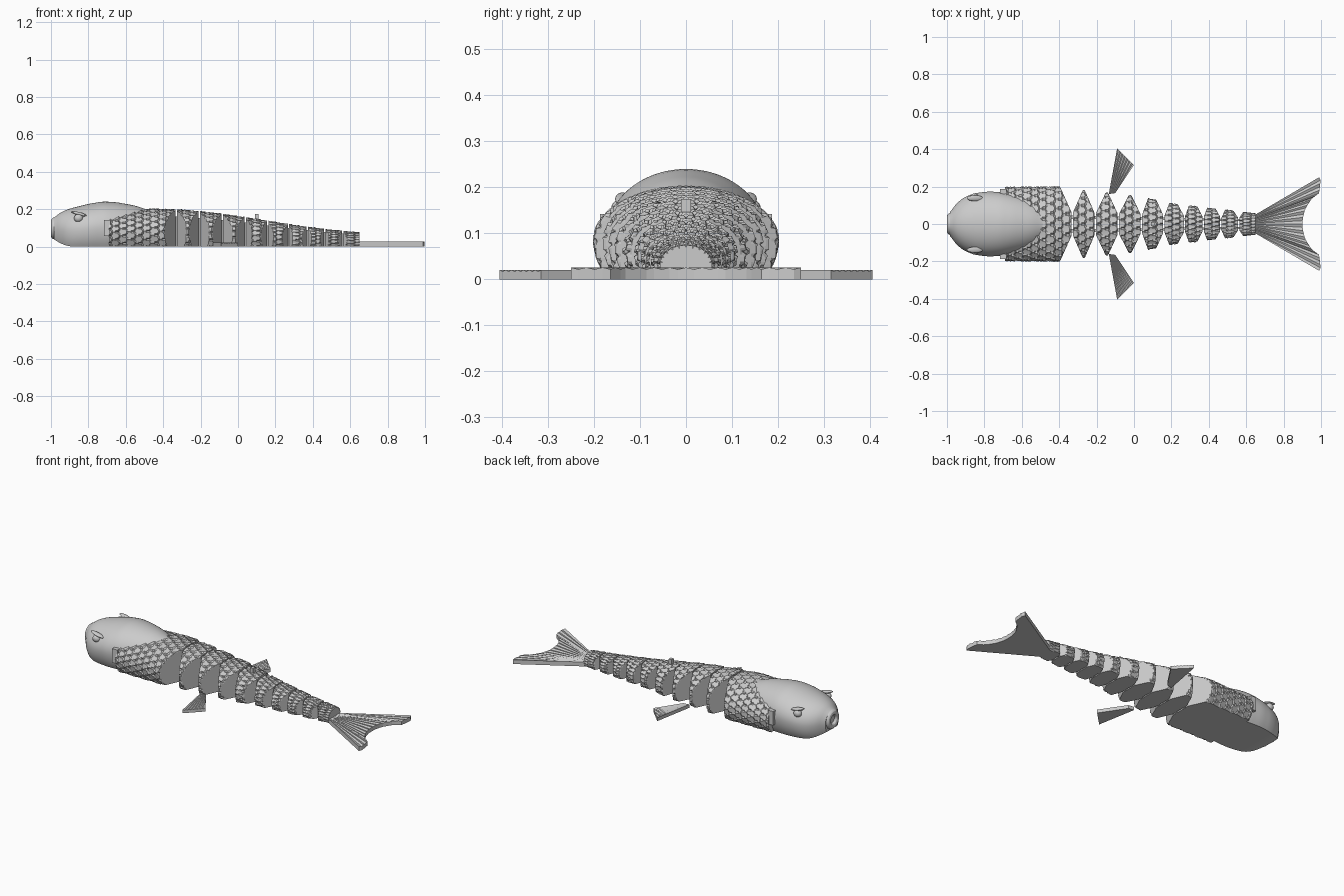
import bpy, bmesh, math
from mathutils import Vector

cube = bpy.data.objects.get("Cube")
if cube:
    bpy.data.objects.remove(cube)

grey = bpy.data.materials.new("plain grey")
grey.use_nodes = True
COLOUR = (0.6, 0.6, 0.6, 1)
grey.diffuse_color = COLOUR
grey.node_tree.nodes["Principled BSDF"].inputs["Base Color"].default_value = COLOUR


def finish(bm, name, smooth=False):
    bmesh.ops.recalc_face_normals(bm, faces=bm.faces)
    mesh = bpy.data.meshes.new(name)
    bm.to_mesh(mesh)
    bm.free()
    mesh.materials.append(grey)
    ob = bpy.data.objects.new(name, mesh)
    bpy.context.collection.objects.link(ob)
    if smooth:
        bpy.context.view_layer.objects.active = ob
        ob.select_set(True)
        bpy.ops.object.shade_smooth_by_angle(angle=math.radians(40))
        ob.select_set(False)
    return ob


def lerp_table(table, x):
    for (xa, a), (xb, b) in zip(table, table[1:]):
        if x <= xb:
            return a + (b - a) * max(0, (x - xa) / (xb - xa))
    return table[-1][1]


def smooth_table(table, x, r=0.02):
    return sum(lerp_table(table, x + r * k / 3) for k in range(-3, 4)) / 7


def loft(bm, rings):
    rows = [[bm.verts.new(p) for p in ring] for ring in rings]
    n = len(rows[0])
    for a, b in zip(rows, rows[1:]):
        for i in range(n):
            j = (i + 1) % n
            bm.faces.new((a[i], a[j], b[j], b[i]))
    bm.faces.new(rows[0])
    bm.faces.new(rows[-1])


# Cross-section: round back, bulging flanks, flat belly
START, SWEEP = math.radians(-34), math.radians(248)


def section(x, width, top, low=0.0, count=90, limit=9, relief=None):
    mid = low + 0.42 * (top - low)
    ring = []
    for i in range(count + 1):
        f = i / count
        t = START + SWEEP * f
        d = relief(x, f) if relief else 0
        y = (width + d) * math.cos(t)
        s = math.sin(t)
        z = mid + s * ((top - mid + d) if s > 0 else 0.75 * (top - low))
        ring.append((x, max(-limit, min(limit, y)), max(low, z)))
    return ring


# Overlapping scales, each row staggered and rising towards its rear edge
ROW, ACROSS, THICK = 0.042, 15, 0.009


def scale_relief(x, f):
    u = (x + 2) / ROW
    n = math.floor(u) - 1
    while True:
        v = (f * ACROSS + 0.5 * (n % 2)) % 1
        edge = n + 0.55 * math.sqrt(1 - (2 * v - 1) ** 2)
        if edge >= u:
            return THICK * (max(0, 1 - 0.9 * (edge - u)) - 1)
        n += 1


BODY_W = [(-0.7, 0.2), (-0.4, 0.203), (-0.27, 0.183), (-0.14, 0.17), (-0.02, 0.158),
          (0.1, 0.135), (0.2, 0.113), (0.33, 0.098), (0.45, 0.082), (0.65, 0.06)]
BODY_H = [(-0.7, 0.19), (-0.45, 0.205), (-0.3, 0.2), (-0.1, 0.18), (0.1, 0.15),
          (0.3, 0.118), (0.5, 0.092), (0.65, 0.078)]


def body_part(name, plan):
    bm = bmesh.new()
    x0, x1 = plan[0][0], plan[-1][0]
    steps = max(2, round((x1 - x0) / 0.0045))
    rings = []
    for i in range(steps + 1):
        x = x0 + (x1 - x0) * i / steps
        rings.append(section(x, lerp_table(BODY_W, x), lerp_table(BODY_H, x),
                             limit=lerp_table(plan, x), relief=scale_relief))
    loft(bm, rings)
    return finish(bm, name)


# Shoulder section behind the head, tapering to the first joint
body_part("shoulder", [(-0.69, 0.25), (-0.4, 0.21), (-0.335, 0.065)])

# Jointed body segments, diamond shaped in plan
JOINTS = [-0.33, -0.207, -0.083, 0.04, 0.16, 0.27, 0.37, 0.465, 0.56]
for k, (a, b) in enumerate(zip(JOINTS, JOINTS[1:])):
    waist = 0.062 - 0.0035 * k
    flat = 0.004 if k < 3 else 0.02
    mid = (a + b) / 2 - (0 if k < 3 else 0.005)
    wide = lerp_table(BODY_W, mid) + 0.002
    body_part(f"segment_{k + 1}", [(a + 0.004, waist), (mid - flat, wide),
                                   (mid + flat, wide), (b - 0.004, waist - 0.003)])
body_part("tail_base", [(0.564, 0.034), (0.59, 0.075), (0.65, 0.075)])


# Hinge barrels between the segments
def barrel(name, x, r, height):
    bm = bmesh.new()
    n = 20
    circle = [(math.cos(math.tau * i / n), math.sin(math.tau * i / n)) for i in range(n)]
    shell = [(r * 0.6, height), (r * 0.6, 0.001), (r, 0.001), (r, height)]
    rows = [[bm.verts.new((x + q * c, q * s, z)) for c, s in circle] for q, z in shell]
    for a, b in zip(rows, rows[1:] + rows[:1]):
        for i in range(n):
            j = (i + 1) % n
            bm.faces.new((a[i], a[j], b[j], b[i]))
    finish(bm, name, True)


for k, x in enumerate(JOINTS):
    barrel(f"hinge_{k + 1}", x, 0.046 - 0.0025 * k, lerp_table(BODY_H, x) * 0.8)

# Head
HEAD_W = [(-0.99, 0.05), (-0.97, 0.085), (-0.94, 0.12), (-0.9, 0.147), (-0.85, 0.165), (-0.78, 0.174),
          (-0.7, 0.17), (-0.6, 0.15), (-0.52, 0.125), (-0.48, 0.1)]
HEAD_H = [(-0.99, 0.145), (-0.97, 0.168), (-0.94, 0.187), (-0.9, 0.203), (-0.85, 0.215), (-0.8, 0.228),
          (-0.72, 0.241), (-0.65, 0.237), (-0.55, 0.219), (-0.48, 0.195)]
HEAD_LOW = [(-0.99, 0.045), (-0.97, 0.028), (-0.94, 0.012), (-0.9, 0), (-0.48, 0)]
bm = bmesh.new()
loft(bm, [section(x, smooth_table(HEAD_W, x), smooth_table(HEAD_H, x), smooth_table(HEAD_LOW, x), 48)
          for x in [-0.985 + 0.505 * i / 50 for i in range(51)]])
finish(bm, "head", True)

# Mouth ring
bpy.ops.mesh.primitive_torus_add(major_radius=0.04, minor_radius=0.019, major_segments=32,
                                 minor_segments=12, location=(-0.981, 0, 0.097),
                                 rotation=(0, math.pi / 2, 0))
mouth = bpy.context.object
mouth.name = "mouth"
mouth.data.materials.append(grey)
bpy.ops.object.shade_smooth_by_angle()


def ball(name, loc, size, rot=(0, 0, 0)):
    bpy.ops.mesh.primitive_uv_sphere_add(segments=20, ring_count=12, radius=1, location=loc, rotation=rot)
    ob = bpy.context.object
    ob.name = name
    ob.scale = size
    ob.data.materials.append(grey)
    bpy.ops.object.shade_smooth_by_angle()


def box(name, loc, size):
    bm = bmesh.new()
    bmesh.ops.create_cube(bm, size=1)
    for v in bm.verts:
        v.co = Vector(loc) + Vector([c * s for c, s in zip(v.co, size)])
    finish(bm, name)


# Fins: ribbed fans from a root line to an outer edge
def along(path, f):
    pts = [Vector(p) for p in path]
    lengths = [(b - a).length for a, b in zip(pts, pts[1:])]
    d = f * sum(lengths)
    for a, b, n in zip(pts, pts[1:], lengths):
        if d <= n:
            return a.lerp(b, d / n)
        d -= n
    return pts[-1]


def fan(name, root, edge, ribs, thick):
    bm = bmesh.new()
    rings = []
    for i in range(ribs * 2 + 1):
        a, b = along(root, i / (ribs * 2)), along(edge, i / (ribs * 2))
        z = thick - 0.004 * (i % 2)
        rings.append([(a.x, a.y, 0), (b.x, b.y, 0), (b.x, b.y, z), (a.x, a.y, z)])
    loft(bm, rings)
    finish(bm, name)


half = [(0.99, 0.25), (0.998, 0.235), (0.99, 0.165), (0.95, 0.135), (0.915, 0.08), (0.902, 0.03)]
fan("tail_fin", [(0.635, 0.042), (0.635, -0.042)], half + [(x, -y) for x, y in reversed(half)], 16, 0.026)

for side, word in ((1, "left"), (-1, "right")):
    # The model faces -x here, so sides are named by the -y and +y flanks
    flank = "near" if side < 0 else "far"
    fan(f"{flank}_side_fin", [(-0.135, 0.16 * side), (-0.1, 0.165 * side)],
        [(-0.09, 0.405 * side), (0, 0.315 * side)], 7, 0.021)
    ball(f"{flank}_eye", (-0.853, 0.143 * side, 0.152), (0.024, 0.02, 0.022))
    ball(f"{flank}_brow", (-0.85, 0.138 * side, 0.175), (0.045, 0.016, 0.009), (0, 0.25, 0))
    box(f"{flank}_gill_plate", (-0.7, 0.172 * side, 0.1), (0.035, 0.03, 0.085))

# Small back fin
box("back_fin", (0.1, 0, 0.15), (0.02, 0.022, 0.05))
